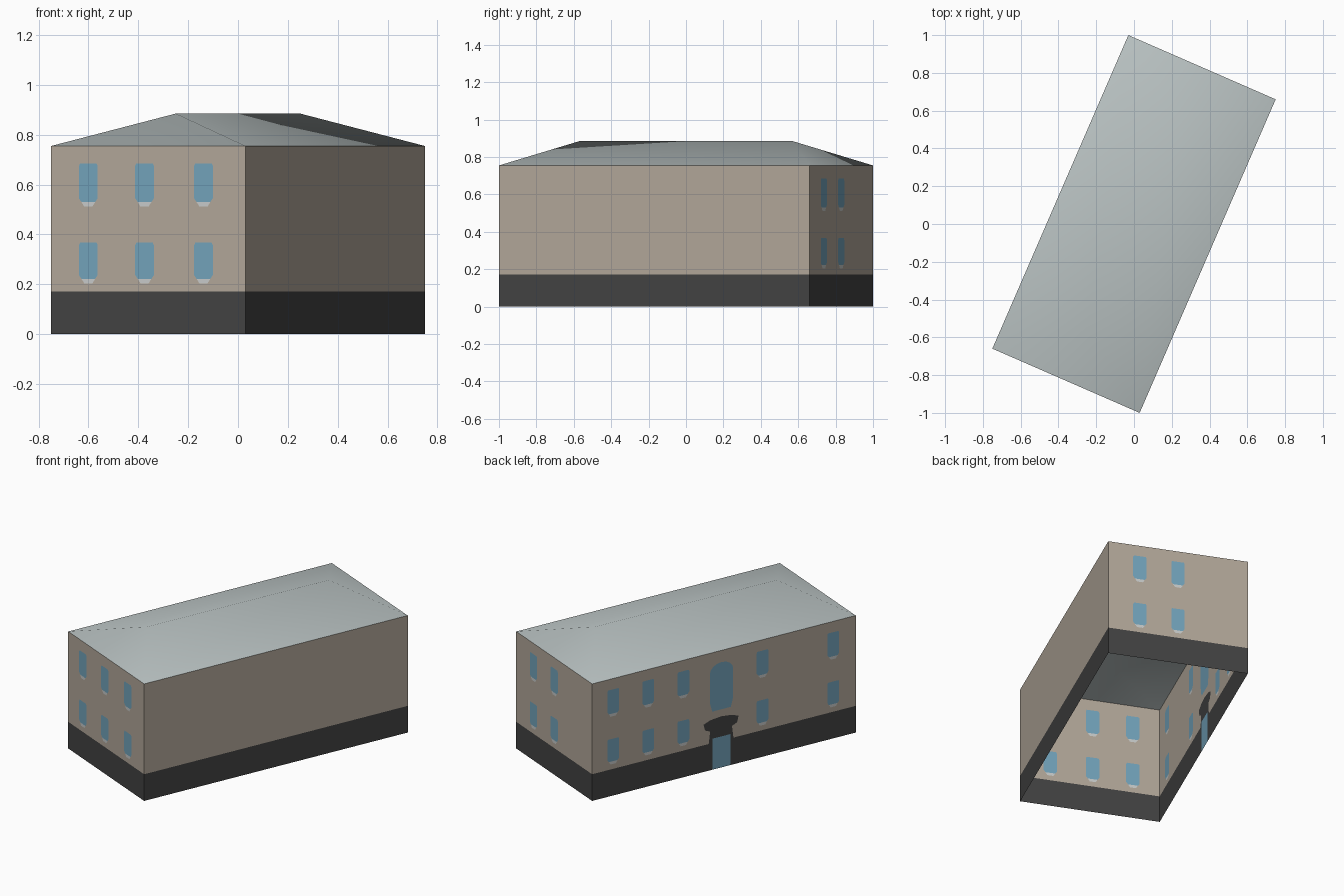
import bpy, bmesh, math
from mathutils import Vector

if "Cube" in bpy.data.objects:
    bpy.data.objects.remove(bpy.data.objects["Cube"])

BASE, EAVE, RIDGE = 0.172, 0.755, 0.885
# Footprint corners, counter-clockwise
D, C, B, A = (Vector(p) for p in ((-0.75, -0.66, 0), (0.03, -1.0, 0), (0.75, 0.66, 0), (-0.03, 1.0, 0)))


def srgb(v):
    c = v / 255
    return c / 12.92 if c < 0.04045 else ((c + 0.055) / 1.055) ** 2.4


def material(name, rgb):
    m = bpy.data.materials.new(name)
    m.diffuse_color = [srgb(v) for v in rgb] + [1]
    m.use_nodes = True
    m.node_tree.nodes["Principled BSDF"].inputs["Base Color"].default_value = m.diffuse_color
    return m


MATS = [material("beige_plaster", (178, 167, 153)), material("dark_plinth", (67, 67, 67)),
        material("window_blue", (115, 163, 187)), material("pale_sill", (200, 203, 202))]
ROOF = material("grey_roof", (186, 195, 195))
PLASTER, PLINTH, GLASS, SILL = range(4)


def finish(name, bm, mats):
    mesh = bpy.data.meshes.new(name)
    bm.to_mesh(mesh)
    bm.free()
    for m in mats:
        mesh.materials.append(m)
    ob = bpy.data.objects.new(name, mesh)
    bpy.context.collection.objects.link(ob)
    return ob


def window_outline(u, top, bottom):
    # Chamfered pane, with the last sloping piece at the bottom being the sill
    pts = [(-.036, top), (.036, top), (.041, top - .01), (.041, bottom + .015), (.03, bottom),
           (.018, bottom - .018), (-.018, bottom - .018), (-.03, bottom), (-.041, bottom + .015), (-.041, top - .01)]
    return [(u + x, z) for x, z in pts]


def arch_outline(u, half, bottom, top):
    pts = [(u - half * .8, bottom), (u + half * .8, bottom), (u + half, bottom + .06)]
    rise = 0.06
    for i in range(9):
        a = math.pi * i / 8
        pts.append((u + half * math.cos(a), top - rise + rise * math.sin(a)))
    return pts + [(u - half, bottom + .06)]


def wall(name, p, q, columns, entrance=False):
    bm = bmesh.new()
    length = (q - p).length
    along = (q - p) / length
    normal = along.cross(Vector((0, 0, 1)))

    def verts(pts):
        return [bm.verts.new(p + along * u + Vector((0, 0, z))) for u, z in pts]

    def edges(vs, closed=True):
        pairs = zip(vs, vs[1:] + vs[:1]) if closed else zip(vs, vs[1:])
        return [bm.edges.get(pair) or bm.edges.new(pair) for pair in pairs]

    def fill(es, mat):
        res = bmesh.ops.triangle_fill(bm, use_beauty=True, edges=es, normal=normal)
        for f in res["geom"]:
            if isinstance(f, bmesh.types.BMFace):
                f.material_index = mat

    def face(vs, mat):
        bm.faces.new(vs).material_index = mat

    # Line between plinth and plaster; the entrance canopy rises from it
    canopy = [(.80, BASE), (.81, .25), (.775, .265), (.765, .305), (.81, .322), (.885, .33),
              (.96, .322), (1.005, .305), (.995, .265), (.96, .25), (.97, BASE)]
    door = [(.825, 0), (.825, .2), (.95, .2), (.95, 0)]
    line = verts([(0, BASE)] + (canopy if entrance else []) + [(length, BASE)])
    foot = verts([(0, 0)] + (door if entrance else []) + [(length, 0)])
    top = verts([(length, EAVE), (0, EAVE)])

    # Window panes and sills, whose outlines become holes in the plaster
    plaster_edges = edges(line + top)
    holes = []
    for u in columns:
        for z_top, z_bottom in ((.685, .53), (.367, .222)):
            w = verts(window_outline(u, z_top, z_bottom))
            holes += edges(w)
            face(w[:5] + w[7:], GLASS)
            face(w[4:8], SILL)
    if entrance:
        arch = verts(arch_outline(.888, .08, .375, .68))
        holes += edges(arch)
        face(arch, GLASS)
        face(foot[1:5], GLASS)
    fill(plaster_edges + holes, PLASTER)
    fill(edges(line + foot[::-1]), PLINTH)

    # Turn every face outward
    bm.normal_update()
    for f in bm.faces:
        if f.normal.dot(normal) < 0:
            f.normal_flip()
    return finish(name, bm, MATS)


# Walls, open underneath
wall("front_wall", D, C, (.163, .409, .667))
wall("right_wall", C, B, ())
wall("back_wall", B, A, (.193, .425))
wall("left_wall", A, D, (.145, .385, .626, 1.17, 1.655), entrance=True)

# Hipped roof
bm = bmesh.new()
up = Vector((0, 0, EAVE))
d, c, b, a = (bm.verts.new(p + up) for p in (D, C, B, A))
r0 = bm.verts.new((-0.25, -0.57, RIDGE))
r1 = bm.verts.new((0.25, 0.57, RIDGE))
for vs in ((d, c, r0), (c, b, r1, r0), (b, a, r1), (a, d, r0, r1)):
    bm.faces.new(vs)
roof = finish("hipped_roof", bm, [ROOF])
bpy.context.view_layer.objects.active = roof
roof.select_set(True)
bpy.ops.object.shade_smooth_by_angle(angle=math.radians(40))
